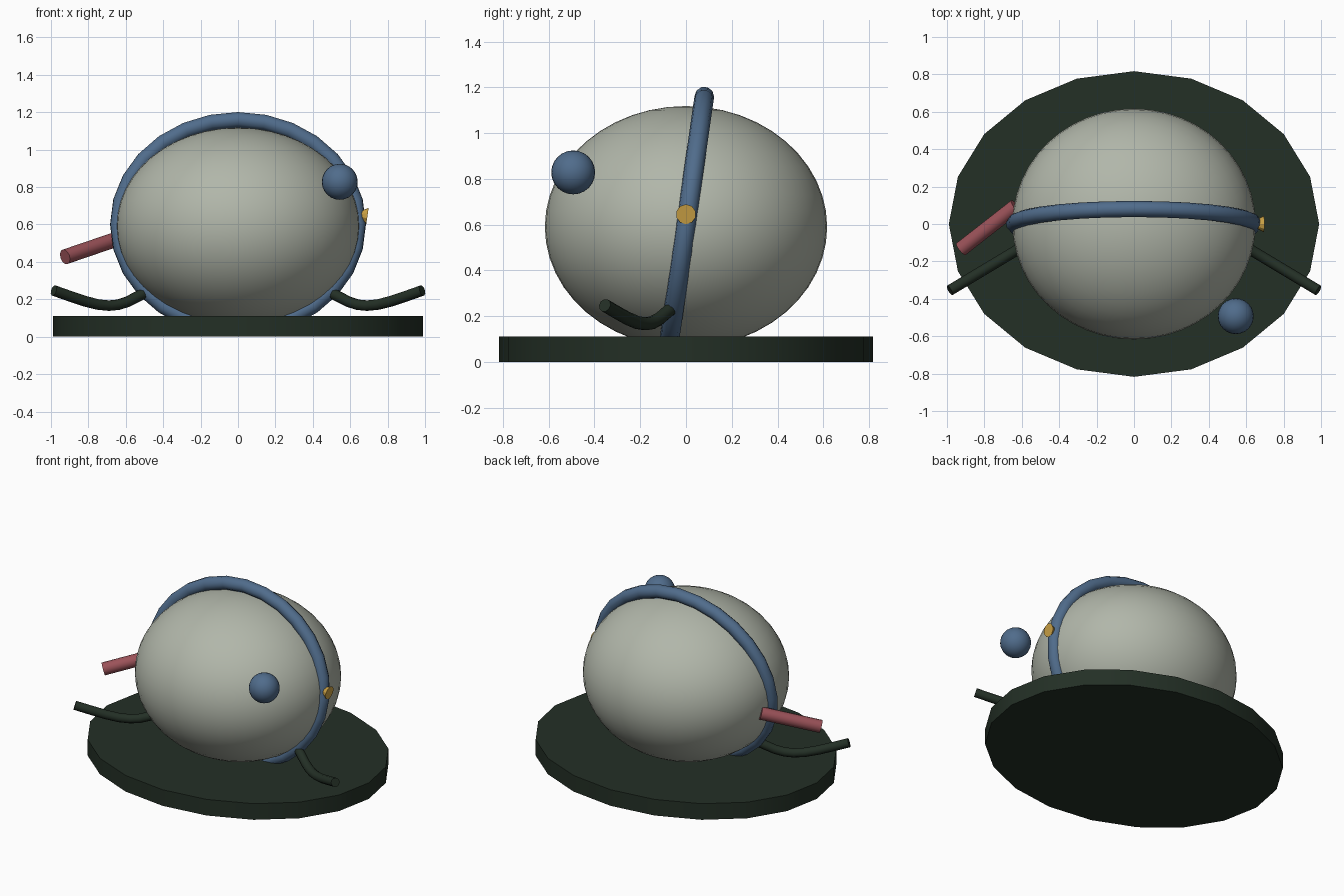
import bpy, math
from mathutils import Vector

if "Cube" in bpy.data.objects:
    bpy.data.objects.remove(bpy.data.objects["Cube"])


def mat(name, rgb):
    m = bpy.data.materials.new(name)
    m.diffuse_color = (*rgb, 1)
    m.use_nodes = True
    m.node_tree.nodes["Principled BSDF"].inputs["Base Color"].default_value = m.diffuse_color
    return m


GREY = mat("stone_grey", (0.44, 0.47, 0.40))
BLUE = mat("slate_blue", (0.08, 0.15, 0.26))
DARK = mat("dark_green", (0.017, 0.029, 0.019))
RED = mat("dusty_red", (0.33, 0.085, 0.10))
GOLD = mat("gold", (0.60, 0.36, 0.06))


def finish(name, material, smooth=True):
    ob = bpy.context.object
    ob.name = name
    ob.data.materials.clear()
    ob.data.materials.append(material)
    bpy.ops.object.transform_apply(location=False, rotation=True, scale=True)
    if smooth:
        bpy.ops.object.shade_smooth_by_angle(angle=math.radians(50))
    return ob


def ellipsoid(name, material, centre, radii, segments):
    bpy.ops.mesh.primitive_uv_sphere_add(segments=segments, ring_count=segments // 2,
                                         radius=1, location=centre)
    bpy.context.object.scale = radii
    finish(name, material)


def cone_between(name, material, a, b, r1, r2, sides, smooth=True):
    a, b = Vector(a), Vector(b)
    d = b - a
    bpy.ops.mesh.primitive_cone_add(vertices=sides, radius1=r1, radius2=r2,
                                    depth=d.length, location=(a + b) / 2,
                                    rotation=d.to_track_quat('Z', 'Y').to_euler())
    finish(name, material, smooth)


def tube(name, material, points, radius, closed=False):
    cu = bpy.data.curves.new(name, 'CURVE')
    cu.dimensions = '3D'
    cu.bevel_depth = radius
    cu.bevel_resolution = 3
    cu.use_fill_caps = True
    sp = cu.splines.new('POLY')
    sp.points.add(len(points) - 1)
    for p, co in zip(sp.points, points):
        p.co = (*co, 1)
    sp.use_cyclic_u = closed
    ob = bpy.data.objects.new(name, cu)
    bpy.context.collection.objects.link(ob)
    bpy.ops.object.select_all(action='DESELECT')
    ob.select_set(True)
    bpy.context.view_layer.objects.active = ob
    bpy.ops.object.convert(target='MESH')
    finish(name, material)


# Oval base disc
bpy.ops.mesh.primitive_cylinder_add(vertices=20, radius=1, depth=0.11, location=(0, 0, 0.055))
bpy.context.object.scale = (0.99, 0.817, 1)
finish("base_disc", DARK)

# Egg-shaped body and small side ball
ellipsoid("body", GREY, (0, 0, 0.59), (0.65, 0.617, 0.528), 48)
ellipsoid("side_ball", BLUE, (0.544, -0.493, 0.828), (0.096,) * 3, 24)

# Tilted oval hoop round the body
hoop = []
for i in range(28):
    t = 2 * math.pi * i / 28
    hoop.append((0.642 * math.cos(t), 0.08 * math.sin(t), 0.6015 + 0.558 * math.sin(t)))
tube("hoop", BLUE, hoop, 0.043, closed=True)

# Flared stud on the hoop
cone_between("stud", GOLD, (0.645, 0, 0.652), (0.692, 0, 0.645), 0.018, 0.044, 10, smooth=False)

# Straight pipe on the left
cone_between("side_pipe", RED, (-0.632, 0.095, 0.527), (-0.925, -0.134, 0.427),
             0.041, 0.041, 14)

# Pair of sagging arms
profile = [(0.51, 0.228), (0.55, 0.208), (0.59, 0.187), (0.64, 0.171), (0.69, 0.166),
           (0.75, 0.172), (0.82, 0.190), (0.90, 0.217), (0.985, 0.247)]
for side, s in (("left", -1), ("right", 1)):
    tube(side + "_arm", DARK,
         [(s * x, -0.07 - 0.6 * (x - 0.51), z) for x, z in profile], 0.029)
